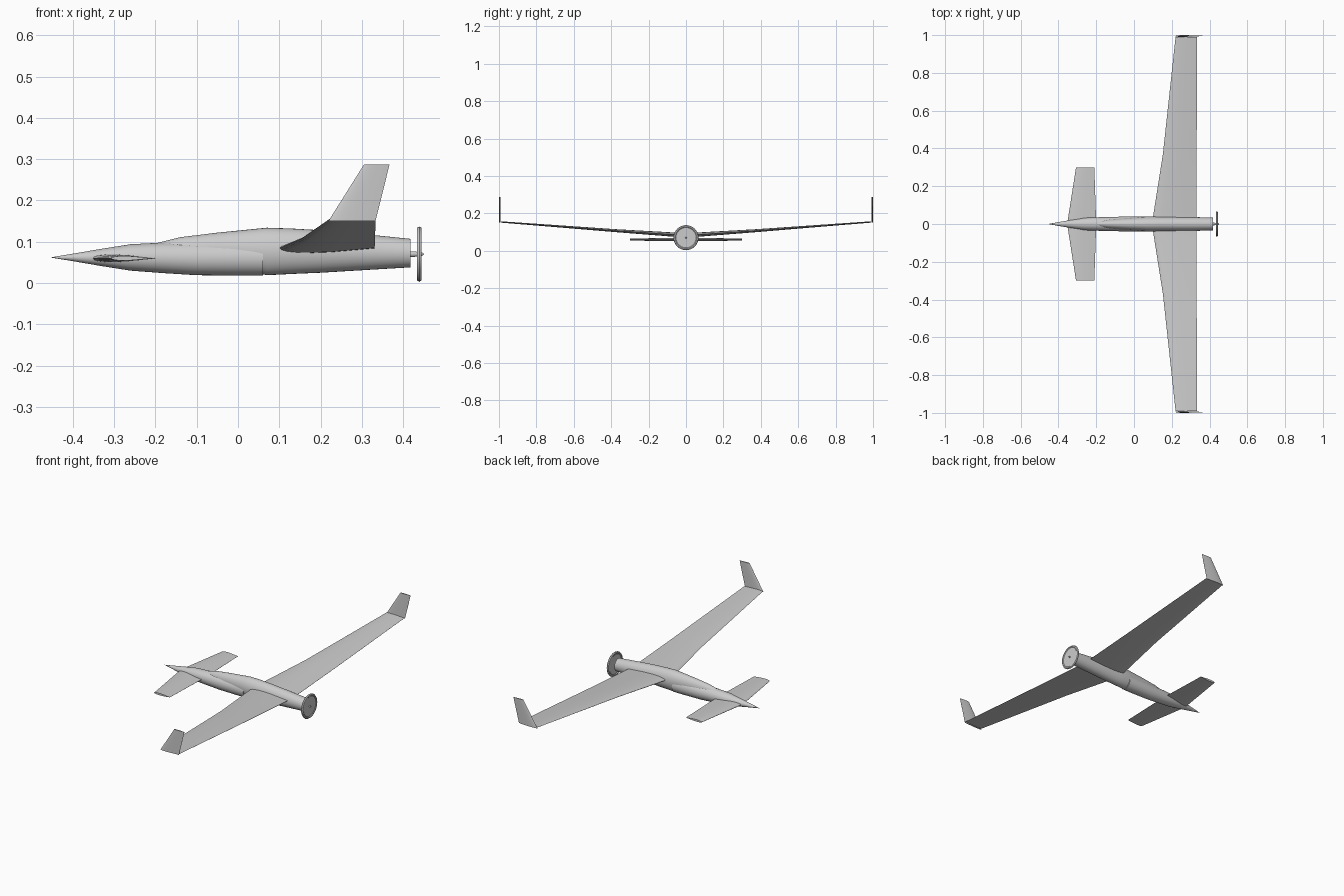
import bpy, bmesh
from math import cos, sin, pi, radians

cube = bpy.data.objects.get("Cube")
if cube:
    bpy.data.objects.remove(cube)

grey = bpy.data.materials.new("light_grey")
grey.use_nodes = True
grey.diffuse_color = (0.6, 0.6, 0.6, 1)
grey.node_tree.nodes["Principled BSDF"].inputs["Base Color"].default_value = (0.6, 0.6, 0.6, 1)


def loft(name, rings, mirror=False, open_start=False):
    """Skin a list of closed rings, cap the ends and shade smoothly."""
    bm = bmesh.new()
    loops = [[bm.verts.new(p) for p in ring] for ring in rings]
    n = len(loops[0])
    for a, b in zip(loops, loops[1:]):
        for i in range(n):
            j = (i + 1) % n
            bm.faces.new((a[i], a[j], b[j], b[i]))
    if not open_start:
        bm.faces.new(loops[0][::-1])
    bm.faces.new(loops[-1])
    bmesh.ops.recalc_face_normals(bm, faces=bm.faces)
    mesh = bpy.data.meshes.new(name)
    bm.to_mesh(mesh)
    bm.free()
    mesh.materials.append(grey)
    obj = bpy.data.objects.new(name, mesh)
    bpy.context.collection.objects.link(obj)
    if mirror:
        mod = obj.modifiers.new("mirror", 'MIRROR')
        mod.use_axis = (False, True, False)
    bpy.ops.object.select_all(action='DESELECT')
    obj.select_set(True)
    bpy.context.view_layer.objects.active = obj
    bpy.ops.object.shade_smooth_by_angle(angle=radians(35))
    return obj


def ellipse(x, bottom, top, half_width, n=32):
    mid, r = (bottom + top) / 2, (top - bottom) / 2
    return [(x, half_width * cos(2 * pi * i / n), mid + r * sin(2 * pi * i / n)) for i in range(n)]


# Half thickness along the chord of a symmetric aerofoil
HALF = [(0.02, 0.2), (0.08, 0.36), (0.2, 0.48), (0.35, 0.5), (0.55, 0.42), (0.78, 0.22)]
FOIL = [(0, 0)] + HALF + [(1, 0.02), (1, -0.02)] + [(u, -t) for u, t in reversed(HALF)]


def flat_section(y, lead, trail, z, thick):
    return [(lead + u * (trail - lead), y, z + t * thick) for u, t in FOIL]


def upright_section(z, lead, trail, y, thick):
    return [(lead + u * (trail - lead), y + t * thick, z) for u, t in FOIL]


# Forward fuselage with pointed nose: x, bottom, top, half width
nose = [(-0.452, 0.0615, 0.0625, 0.0005), (-0.4, 0.053, 0.071, 0.010),
        (-0.33, 0.041, 0.083, 0.022), (-0.26, 0.030, 0.094, 0.033),
        (-0.18, 0.024, 0.098, 0.036), (-0.1, 0.019, 0.100, 0.038),
        (0.0, 0.018, 0.102, 0.040), (0.06, 0.018, 0.102, 0.040)]
loft("forward_fuselage", [ellipse(*s) for s in nose])

# Canopy fairing that grows into the aft cowling
aft = [(-0.2, 0.060, 0.096, 0.012), (-0.14, 0.050, 0.111, 0.023),
       (-0.05, 0.040, 0.122, 0.031), (0.05, 0.024, 0.132, 0.038),
       (0.07, 0.019, 0.134, 0.040), (0.13, 0.022, 0.132, 0.040),
       (0.2, 0.025, 0.128, 0.039), (0.3, 0.031, 0.119, 0.037),
       (0.418, 0.038, 0.107, 0.034)]
loft("canopy_and_cowling", [ellipse(*s) for s in aft])

# Main wing with a kinked leading edge and dihedral
wing = [(0, 0.095, 0.33, 0.083, 0.024), (0.06, 0.104, 0.331, 0.086, 0.023),
        (0.37, 0.153, 0.332, 0.107, 0.016), (0.99, 0.22, 0.333, 0.154, 0.007)]
loft("main_wing", [flat_section(*s) for s in wing], mirror=True, open_start=True)

# Swept winglets standing on the wing tips
loft("winglet", [upright_section(0.15, 0.219, 0.333, 0.995, 0.009),
                 upright_section(0.287, 0.305, 0.367, 0.996, 0.006)], mirror=True)

# Canard foreplane
canard = [(0, -0.354, -0.2, 0.06, 0.019), (0.3, -0.307, -0.21, 0.06, 0.011)]
loft("canard", [flat_section(*s) for s in canard], mirror=True, open_start=True)


def turned(name, profile, z=0.07):
    """Round part around the propeller axis from (x, radius) pairs."""
    loft(name, [ellipse(x, z - r, z + r, r) for x, r in profile])


# Propeller disc with a rounded rim, and its shaft
turned("propeller_disc", [(0.436, 0.002), (0.436, 0.054), (0.433, 0.058), (0.434, 0.064),
                          (0.439, 0.067), (0.444, 0.064), (0.445, 0.058),
                          (0.442, 0.054), (0.442, 0.002)])
turned("propeller_shaft", [(0.41, 0.007), (0.425, 0.007), (0.437, 0.005),
                           (0.446, 0.004), (0.45, 0.001)])
